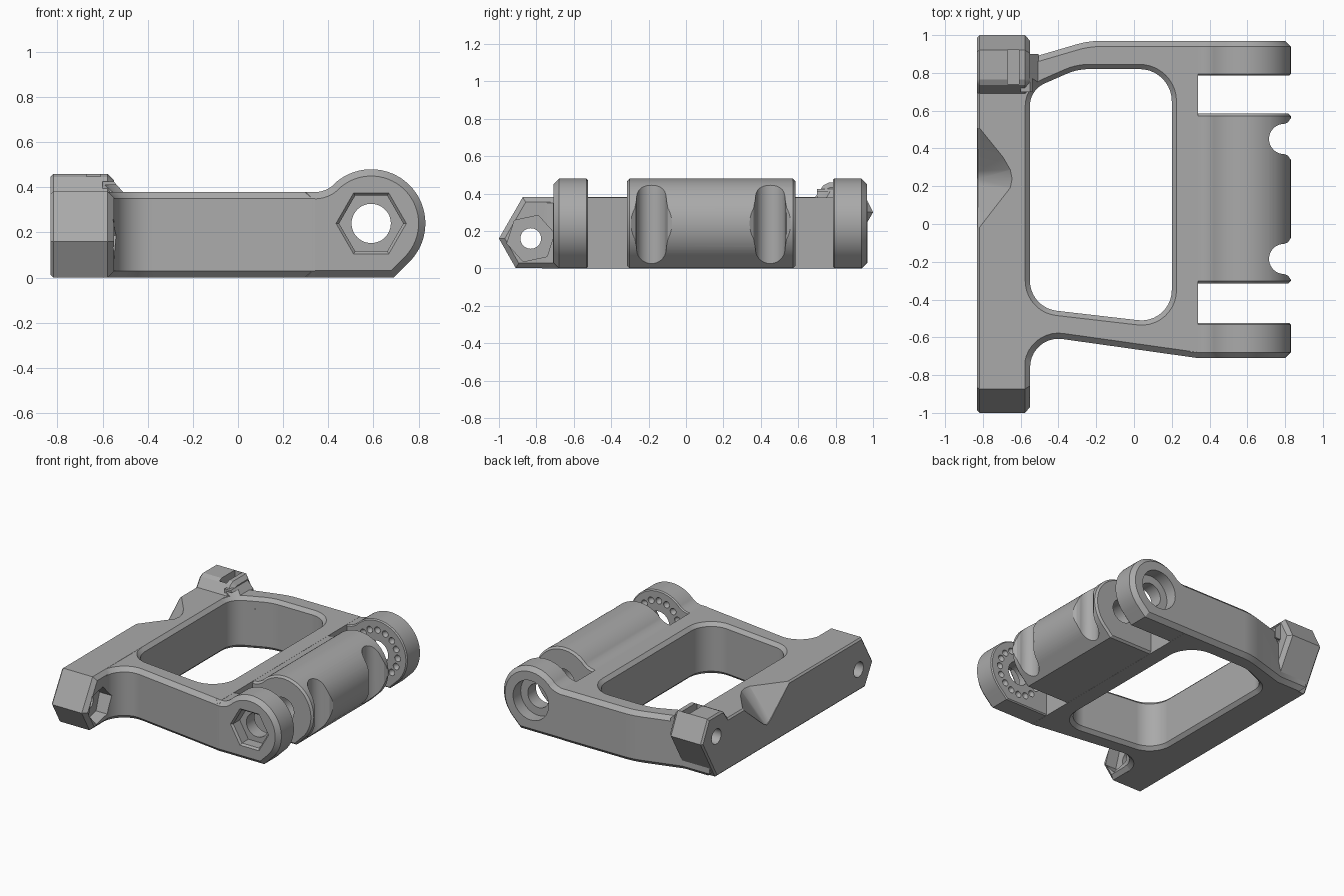
import bpy, bmesh, math
from mathutils import Vector

if "Cube" in bpy.data.objects:
    bpy.data.objects.remove(bpy.data.objects["Cube"])

grey = bpy.data.materials.new("plain_grey")
grey.use_nodes = True
grey.diffuse_color = (0.4, 0.4, 0.4, 1)
grey.node_tree.nodes["Principled BSDF"].inputs["Base Color"].default_value = (0.4, 0.4, 0.4, 1)


def finish(name, bm):
    bmesh.ops.recalc_face_normals(bm, faces=bm.faces)
    mesh = bpy.data.meshes.new(name)
    bm.to_mesh(mesh)
    bm.free()
    mesh.materials.append(grey)
    ob = bpy.data.objects.new(name, mesh)
    bpy.context.collection.objects.link(ob)
    return ob


def arc(cx, cy, r, a0, a1, n):
    angles = [math.radians(a0 + (a1 - a0) * i / n) for i in range(n + 1)]
    return [(cx + r * math.cos(a), cy + r * math.sin(a)) for a in angles]


def rounded(corners, n=10):
    """Outline from (x, y, radius) corners."""
    pts = []
    for i, (x, y, r) in enumerate(corners):
        p = Vector((x, y))
        if r == 0:
            pts.append((x, y))
            continue
        u = (Vector(corners[i - 1][:2]) - p).normalized()
        v = (Vector(corners[(i + 1) % len(corners)][:2]) - p).normalized()
        half = u.angle(v) / 2
        c = p + (u + v).normalized() * (r / math.sin(half))
        a, b = (p + w * (r / math.tan(half)) - c for w in (u, v))
        a0, a1 = math.atan2(a.y, a.x), math.atan2(b.y, b.x)
        turn = (a1 - a0 + math.pi) % (2 * math.pi) - math.pi
        pts += arc(c.x, c.y, r, math.degrees(a0), math.degrees(a0 + turn), n)
    return pts


def offset(pts, d):
    """Move a counter-clockwise outline outward by d."""
    out = []
    for i, p in enumerate(pts):
        p = Vector(p)
        e1 = (p - Vector(pts[i - 1])).normalized()
        e2 = (Vector(pts[(i + 1) % len(pts)]) - p).normalized()
        n1, n2 = Vector((e1.y, -e1.x)), Vector((e2.y, -e2.x))
        out.append(p + (n1 + n2) * (d / (1 + n1.dot(n2))))
    return out


def prism(name, outline, axis, levels):
    """Loft an outline along an axis through (position, offset) levels."""
    place = {"x": lambda a, b, p: (p, a, b), "y": lambda a, b, p: (a, p, b),
             "z": lambda a, b, p: (a, b, p)}[axis]
    bm = bmesh.new()
    rings = [[bm.verts.new(place(a, b, p)) for a, b in offset(outline, d)] for p, d in levels]
    for lo, hi in zip(rings, rings[1:]):
        for i in range(len(lo)):
            bm.faces.new((lo[i - 1], lo[i], hi[i], hi[i - 1]))
    bm.faces.new(rings[0])
    bm.faces.new(rings[-1])
    return finish(name, bm)


def hull(name, points):
    bm = bmesh.new()
    for p in points:
        bm.verts.new(p)
    bmesh.ops.convex_hull(bm, input=bm.verts)
    return finish(name, bm)


def box(name, x0, x1, y0, y1, z0, z1):
    return hull(name, [(x, y, z) for x in (x0, x1) for y in (y0, y1) for z in (z0, z1)])


def combine(base, other, operation):
    mod = base.modifiers.new(operation.lower(), "BOOLEAN")
    mod.object, mod.operation, mod.solver = other, operation, "EXACT"
    bpy.context.view_layer.objects.active = base
    bpy.ops.object.modifier_apply(modifier=mod.name)
    bpy.data.objects.remove(other)


def cut(other):
    combine(arm, other, "DIFFERENCE")


def join(other):
    combine(arm, other, "UNION")


# Flat frame with chamfered rims and a swept fillet into the side bar
frame = rounded([(-.8, -.8, 0), (-.55, -.8, 0), (-.55, -.585, .15), (.34, -.71, 0),
                 (.5, -.71, 0), (.5, .97, 0), (-.24, .97, .5), (-.58, .87, 0), (-.8, .87, 0)])
arm = prism("hinge_arm", frame, "z", [(0, -.03), (.03, 0), (.35, 0), (.38, -.03)])
cut(box("frame_end_cutter", .34, .7, -1, 1, -.1, .6))

# Side bar with pointed ends and a raised block at the back
bar = [(-.91, .001), (.83, .001), (1, .3), (.92, .46), (.765, .46), (.735, .445),
       (.69, .381), (-.873, .381), (-1, .16)]
join(prism("side_bar", bar, "x", [(-.83, -.012), (-.818, 0), (-.577, 0), (-.55, -.027)]))
join(hull("block_ramp", [(x, y, z) for y in (.7, .9)
                         for x, z in ((-.6, .3), (-.6, .425), (-.55, .425), (-.505, .375), (-.505, .3))]))

# Hinge knuckles
AX, AZ, R = .59, .24, .24
knuckle = [(.3, .001), (.69, .001)] + arc(AX, AZ, R, -45, 133.6, 40)
knuckle += arc(.34, .5025, .1235, 313.6, 270, 10)[1:] + [(.3, .379)]
for name, y0, y1, c0, c1 in (("front_knuckle", -.709, -.525, .03, .008),
                             ("middle_knuckle", -.315, .585, .014, .014),
                             ("back_knuckle", .785, .969, .008, .03)):
    join(prism(name, knuckle, "y", [(y0, -c0), (y0 + c0, 0), (y1 - c1, 0), (y1, -c1)]))

# Central window
window = rounded([(-.551, -.443, .16), (.2, -.53, .16), (.2, .82, .17), (-.3, .82, .3), (-.551, .71, .13)])
cut(prism("window_cutter", window, "z", [(-.02, .045), (.025, 0), (.355, 0), (.41, .055)]))

# Finger notches in the middle knuckle
for y in (.45, -.185):
    notch = [(.9, .11), (.83, .11), (.815, .088)] + arc(.795, 0, .08, 90, 270, 20)
    notch += [(.815, -.088), (.83, -.11), (.9, -.11)]
    cut(prism("notch_cutter", [(a, b + y) for a, b in notch], "z", [(-.1, 0), (.6, 0)]))

# Pin hole, hexagonal recess in front, round counterbore behind
cut(prism("pin_cutter", arc(AX, AZ, .087, 0, 352.5, 47), "y", [(-1.1, 0), (1.1, 0)]))
cut(prism("hex_cutter", arc(AX, AZ, .142, 0, 300, 5), "y", [(-.73, .03), (-.695, 0), (-.62, 0)]))
cut(prism("counterbore_cutter", arc(AX, AZ, .145, 0, 352.5, 47), "y", [(.88, 0), (1.1, 0)]))

# Rings of detent dimples on the inner knuckle faces
bm = bmesh.new()
for y in (-.525, .785):
    for x, z in arc(AX, AZ, .165, 0, 337.5, 15):
        ball = bmesh.ops.create_uvsphere(bm, u_segments=12, v_segments=8, radius=.024)
        bmesh.ops.translate(bm, verts=ball["verts"], vec=(x, y, z))
cut(finish("dimple_cutter", bm))

# Screw holes and nut pockets in the bar ends
for y, z in ((-.83, .16), (.83, .3)):
    cut(prism("screw_cutter", arc(y, z, .055, 0, 348.75, 31), "x", [(-1, 0), (-.4, 0)]))
cut(prism("nut_cutter", arc(-.83, .16, .13, 12, 312, 5), "x", [(-.64, 0), (-.4, 0)]))
cut(box("nut_slot_cutter", -.67, -.61, .74, .92, .2, .6))

# Tapered scoop in the outer edge of the bar
scoop = [(-.83, .545), (-.68, .36), (-.64, .29), (-.63, .24), (-.64, .19), (-.83, -.055)]
cut(hull("scoop_cutter", [(x, y, .4) for x, y in scoop]
         + [(-.9, .545, .4), (-.9, -.055, .4)]
         + [(x, y, z) for x in (-.9, -.825) for y, z in ((.2, .18), (.24, .16), (.28, .18))]))

# Smooth curved faces, keep the chamfers crisp
bpy.ops.object.select_all(action="DESELECT")
arm.select_set(True)
bpy.context.view_layer.objects.active = arm
bpy.ops.object.shade_smooth_by_angle(angle=math.radians(22))
weighted = arm.modifiers.new("even_normals", "WEIGHTED_NORMAL")
weighted.keep_sharp = True
